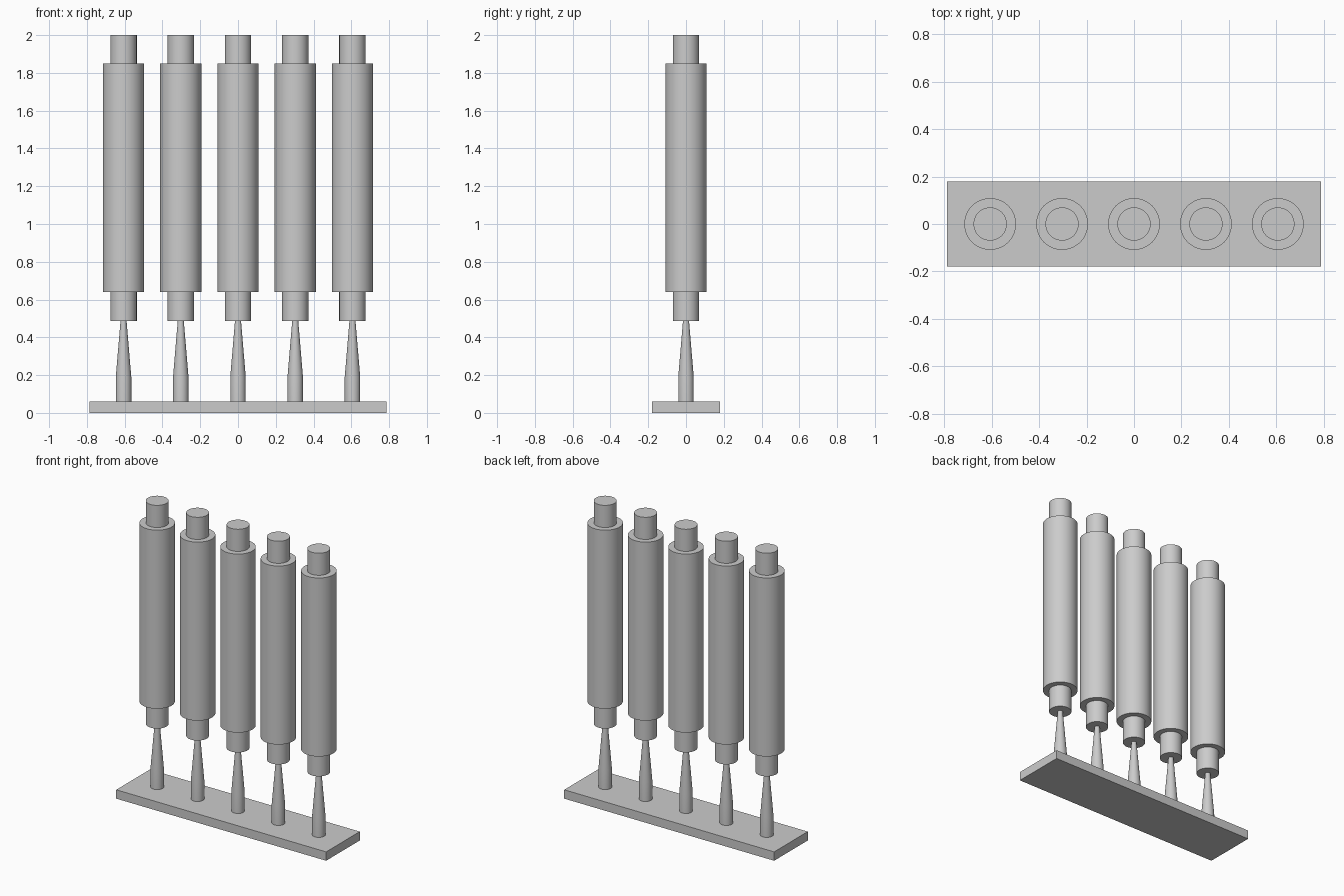
import bpy, bmesh, math

if "Cube" in bpy.data.objects:
    bpy.data.objects.remove(bpy.data.objects["Cube"])

grey = bpy.data.materials.new("plain grey")
grey.use_nodes = True
GREY = (0.6, 0.6, 0.6, 1)
grey.diffuse_color = GREY
grey.node_tree.nodes["Principled BSDF"].inputs["Base Color"].default_value = GREY

SPACING = 0.303
SIDES = 48


def lathe(name, profile, x):
    """Closed solid turned about a vertical axis from (radius, height) points."""
    bm = bmesh.new()
    rings = []
    for r, z in profile:
        rings.append([bm.verts.new((r * math.cos(math.tau * i / SIDES),
                                    r * math.sin(math.tau * i / SIDES), z))
                      for i in range(SIDES)])
    for low, high in zip(rings, rings[1:]):
        for i in range(SIDES):
            j = (i + 1) % SIDES
            bm.faces.new((low[i], low[j], high[j], high[i]))
    bm.faces.new(rings[0][::-1])
    bm.faces.new(rings[-1])
    mesh = bpy.data.meshes.new(name)
    bm.to_mesh(mesh)
    bm.free()
    mesh.materials.append(grey)
    obj = bpy.data.objects.new(name, mesh)
    obj.location.x = x
    bpy.context.collection.objects.link(obj)
    bpy.ops.object.select_all(action="DESELECT")
    obj.select_set(True)
    bpy.context.view_layer.objects.active = obj
    bpy.ops.object.shade_smooth_by_angle(angle=math.radians(30))
    # keep the slight bend in the stalk crisp
    return obj


# Flat base plate
bpy.ops.mesh.primitive_cube_add(size=1, location=(0, 0, 0.03))
base = bpy.context.object
base.name = "base_plate"
base.scale = (1.574, 0.36, 0.06)
bpy.ops.object.transform_apply(location=False, rotation=False, scale=True)
base.data.materials.append(grey)

# Five stalks, each carrying a stepped roller
stalk = [(0.041, 0.06), (0.041, 0.19), (0.016, 0.487)]
roller = [(0.07, 0.487), (0.07, 0.64), (0.109, 0.64),
          (0.109, 1.85), (0.07, 1.85), (0.07, 2.0)]
for n in range(5):
    x = (n - 2) * SPACING
    lathe(f"stalk_{n + 1}", stalk, x)
    lathe(f"roller_{n + 1}", roller, x)
